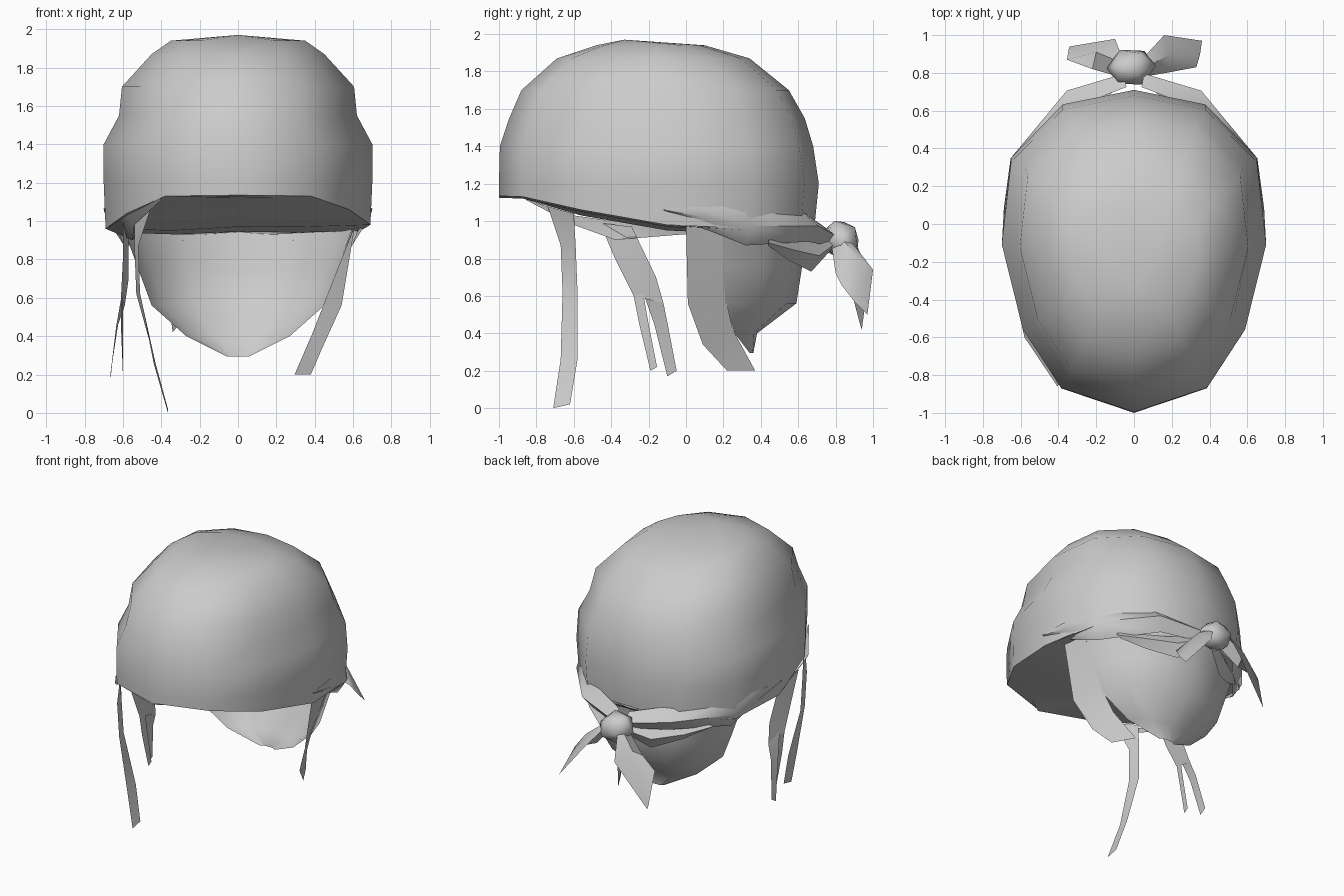
import bpy
from math import sin, cos, pi, radians


def grid(name, rows, closed=False, cap=None, angle=50):
    """Loft a cloth surface through rows of points."""
    n = len(rows[0])
    verts = [p for r in rows for p in r]
    faces = []
    for i in range(len(rows) - 1):
        for j in range(n if closed else n - 1):
            k = (j + 1) % n
            faces.append((i * n + j, i * n + k, (i + 1) * n + k, (i + 1) * n + j))
    if cap:
        last = (len(rows) - 1) * n
        verts.append(cap)
        faces += [(last + j, last + (j + 1) % n, len(verts) - 1) for j in range(n)]
    me = bpy.data.meshes.new(name)
    me.from_pydata(verts, [], faces)
    ob = bpy.data.objects.new(name, me)
    bpy.context.collection.objects.link(ob)
    bpy.ops.object.select_all(action='DESELECT')
    ob.select_set(True)
    bpy.context.view_layer.objects.active = ob
    bpy.ops.object.shade_smooth_by_angle(angle=radians(angle))
    return ob


# Cap: egg-shaped plan outline (width fraction, length fraction), front to back
half = [(0, 0), (.55, .076), (.84, .26), (1, .53), (.93, .79), (.54, .955), (0, 1)]
outline = half + [(-w, t) for w, t in half[-2:0:-1]]
rim = [1.135, 1.13, 1.06, .98, .96, .96, 1.0, .95, .94, .96, 1.04, 1.13]
levels = [(1.2, -1, .71, .70), (1.4, -.995, .68, .70), (1.55, -.945, .635, .62),
          (1.7, -.88, .55, .605), (1.87, -.69, .34, .45), (1.94, -.48, .1, .35)]
rows = [[(.69 * w, -1 + 1.69 * t, z) for (w, t), z in zip(outline, rim)]]
rows += [[(wd * w, yf + (yb - yf) * t, z) for w, t in outline] for z, yf, yb, wd in levels]
grid("cap", rows, True, (0, -.33, 1.97))

# Sloping underside that closes the cap, low on the left
under = [(0, -1, 1.135, 1.135), (.38, -.87, 1.13, 1.13), (.58, -.56, 1.06, 1.04),
         (.69, -.10, .98, .96), (.64, .34, .95, .94), (.37, .61, .94, .94), (0, .69, .99, .99)]
grid("cap_underside", [[(x, y, zr), (.5 * x, y, zr - .01), (0, y, (zr + zl) / 2),
                        (-.5 * x, y, zl - .01), (-x, y, zl)] for x, y, zr, zl in under])

# Tucked edge below the left rim
grid("cap_tuck", [[(-.405, -.86, 1.12), (-.58, -.6, 1.03), (-.69, -.1, .96), (-.62, .3, .94)],
                  [(-.40, -.85, 1.11), (-.54, -.6, .98), (-.55, -.38, .9), (-.52, 0, .93)]])

# Neck flap hanging behind the head, tapering to a point
flap = [(.97, .60, .2, .66), (.75, .52, .2, .62), (.56, .45, .21, .59),
        (.40, .27, .26, .38), (.295, .06, .34, .36)]
grid("neck_flap", [[(w * cos(pi * j / 6), yf + (yb - yf) * sin(pi * j / 6), z)
                    for j in range(7)] for z, w, yf, yb in flap])

# Tied band and lower fold on each side: x, y, top z, bottom z, bulge
band = [(.70, -.12, 1.065, 1.055, 0), (.685, .08, 1.075, .97, .01), (.645, .34, 1.08, .87, .02),
        (.34, .69, 1.06, .89, .04), (.04, .785, .98, .87, .03)]
fold = [(.52, .44, .90, .87, 0), (.38, .57, .90, .79, .02),
        (.2, .70, .90, .73, .03), (.03, .79, .92, .84, .02)]
for side, s in (("right", 1), ("left", -1)):
    for part, path in (("band", band), ("lower_fold", fold)):
        grid(f"{part}_{side}",
             [[(s * x, y - 2 * b, zt), (s * (x + b * .4), y + b * .4, (zt + zb) / 2),
               (s * x * .92, y - b, zb)] for x, y, zt, zb, b in path])

# Knot at the back
bpy.ops.mesh.primitive_ico_sphere_add(subdivisions=1, radius=1, location=(-.015, .83, .9),
                                      rotation=(.4, .3, .2))
knot = bpy.context.object
knot.name = "knot"
knot.scale = (.135, .105, .115)
bpy.ops.object.shade_smooth_by_angle(angle=radians(60))

# Leaf-shaped knot tails
grid("knot_tail_right", [[(.04, .87, .91), (.05, .82, .93), (.05, .78, .86)],
                         [(.16, 1.0, .74), (.19, .90, .82), (.17, .80, .72)],
                         [(.36, .97, .5), (.35, .9, .57), (.33, .83, .66)]])
grid("knot_tail_left", [[(-.07, .90, .90), (-.08, .86, .91), (-.08, .78, .87)],
                        [(-.10, .98, .72), (-.20, .91, .80), (-.22, .82, .74)],
                        [(-.34, .94, .42), (-.345, .93, .45), (-.355, .87, .68)]])

# Wide strap on the right, beside the neck
grid("wide_strap", [[(.61, 0, .98), (.60, .2, .96)], [(.54, .01, .56), (.46, .21, .60)],
                    [(.44, .09, .34), (.39, .25, .42)], [(.38, .22, .2), (.295, .37, .2)]])


# Narrow straps on the left: x, x shift, front y, front z, back y, back z
def strap(name, pts):
    grid(name, [[(x, y0, z0), (x + dx, y1, z1)] for x, dx, y0, z0, y1, z1 in pts])


strap("long_strap", [(-.45, -.09, -.74, 1.08, -.60, 1.04), (-.52, -.02, -.67, .87, -.59, .87),
                     (-.51, -.02, -.66, .62, -.58, .62), (-.44, .01, -.67, .26, -.58, .26),
                     (-.365, 0, -.71, 0, -.62, .02)])
strap("split_strap_top", [(-.60, .03, -.46, .99, -.29, .97), (-.60, .03, -.38, .80, -.16, .70),
                          (-.61, .02, -.28, .60, -.12, .56)])
strap("split_strap_front", [(-.61, .01, -.28, .60, -.23, .62), (-.61, .01, -.25, .45, -.20, .45),
                            (-.60, 0, -.19, .2, -.155, .22)])
strap("split_strap_back", [(-.605, .015, -.23, .62, -.12, .56), (-.635, .01, -.17, .45, -.1, .46),
                           (-.665, 0, -.1, .17, -.05, .2)])
